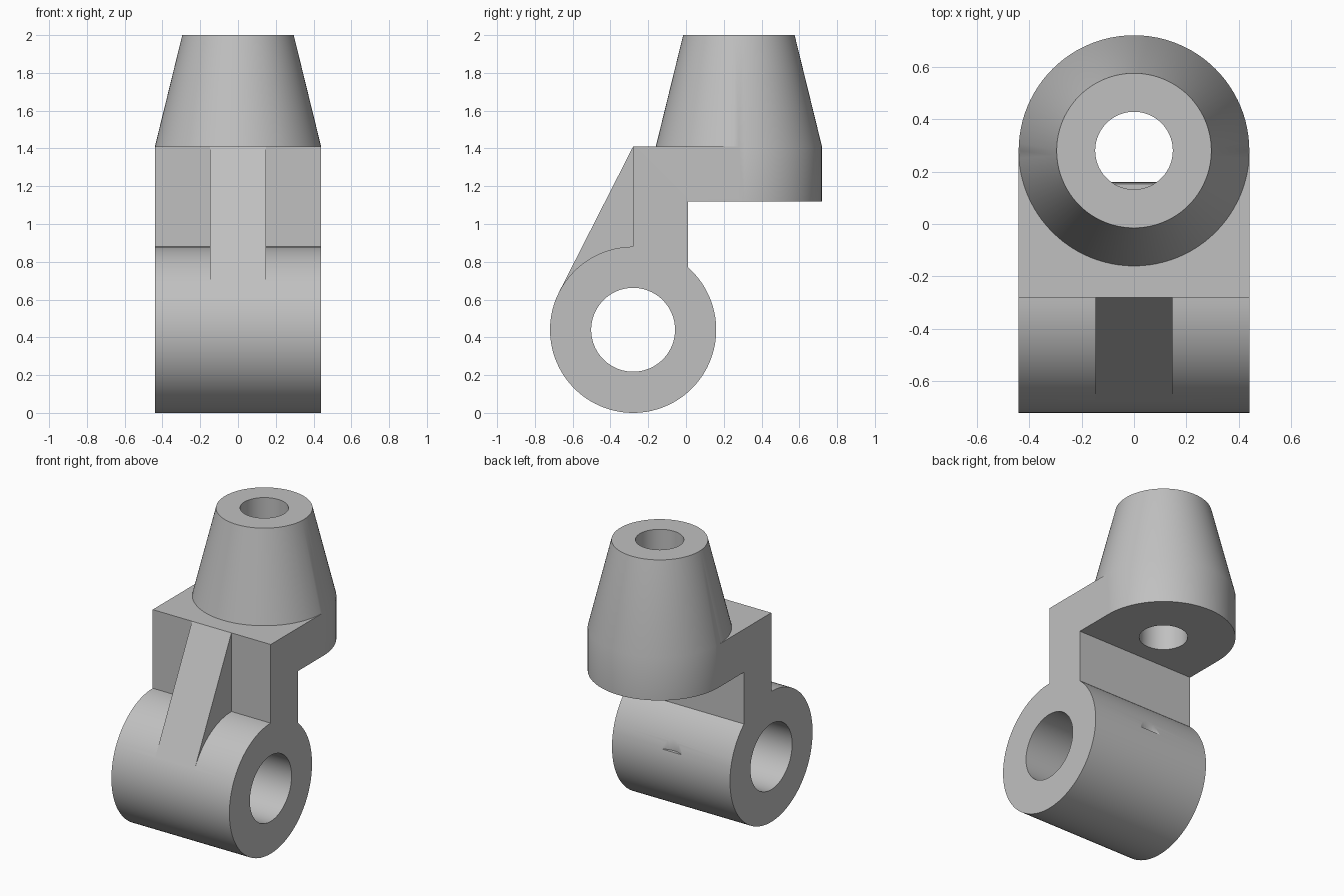
import bpy, bmesh
from math import sin, cos, pi, radians, acos

if "Cube" in bpy.data.objects:
    bpy.data.objects.remove(bpy.data.objects["Cube"], do_unlink=True)

R = 0.44                    # outer radius of eye and socket
PIN_R, BORE_R = 0.222, 0.148
EYE_Y, EYE_Z = -0.28, 0.44
HEAD_Y = 0.28
STEP_Y, STEP_Z, TOP_Z = 0.01, 1.12, 1.41
SEG = 96

grey = bpy.data.materials.new("plain grey")
grey.use_nodes = True
colour = (0.53, 0.53, 0.53, 1)
grey.diffuse_color = colour
grey.node_tree.nodes["Principled BSDF"].inputs["Base Color"].default_value = colour


def arc(cx, cy, r, start, end, n):
    return [(cx + r * cos(start + (end - start) * i / n),
             cy + r * sin(start + (end - start) * i / n)) for i in range(n + 1)]


def loft(name, rings):
    """Solid skinned through matching closed rings of 3D points."""
    bm = bmesh.new()
    loops = [[bm.verts.new(p) for p in ring] for ring in rings]
    n = len(loops[0])
    for a, b in zip(loops, loops[1:]):
        for i in range(n):
            j = (i + 1) % n
            bm.faces.new((a[i], a[j], b[j], b[i]))
    bm.faces.new(loops[0][::-1])
    bm.faces.new(loops[-1])
    bmesh.ops.recalc_face_normals(bm, faces=bm.faces)
    mesh = bpy.data.meshes.new(name)
    bm.to_mesh(mesh)
    bm.free()
    mesh.materials.append(grey)
    obj = bpy.data.objects.new(name, mesh)
    bpy.context.collection.objects.link(obj)
    return obj


def side_prism(name, outline, half_width):
    return loft(name, [[(x, y, z) for y, z in outline] for x in (-half_width, half_width)])


def turned(name, profile):
    """Round solid about the upright socket axis from (radius, z) pairs."""
    return loft(name, [[(x, y, z) for x, y in arc(0, HEAD_Y, r, 0, 2 * pi, SEG)[:-1]]
                       for r, z in profile])


def combine(target, other, operation):
    mod = target.modifiers.new(operation.lower(), "BOOLEAN")
    mod.operation, mod.object, mod.solver = operation, other, "EXACT"
    bpy.ops.object.select_all(action="DESELECT")
    bpy.context.view_layer.objects.active = target
    target.select_set(True)
    bpy.ops.object.modifier_apply(modifier=mod.name)
    bpy.data.objects.remove(other, do_unlink=True)


# Side outline: round eye, upright web and overhanging shelf
web_angle = acos((STEP_Y - EYE_Y) / R)
outline = arc(EYE_Y, EYE_Z, R, pi / 2, 2 * pi + web_angle, SEG)
outline += [(STEP_Y, STEP_Z), (0.8, STEP_Z), (0.8, TOP_Z), (EYE_Y, TOP_Z)]
bracket = side_prism("bracket", outline, 0.6)

# Plan outline trims the width and rounds the back of the shelf
plan = arc(0, HEAD_Y, R, 0, pi, SEG // 2) + [(-R, -0.9), (R, -0.9)]
trim = loft("plan_trim", [[(x, y, z) for x, y in plan] for z in (-0.2, 1.8)])
combine(bracket, trim, "INTERSECT")

# Tapered socket, with a hidden tail buried in the shelf
combine(bracket, turned("socket", [(0.3, 1.3), (R, TOP_Z), (0.295, 2)]), "UNION")

# Gusset running from the shelf edge to a tangent on the eye
tangent = pi - acos(R / (TOP_Z - EYE_Z)) + pi / 2 - pi / 2
lean = acos(R / (TOP_Z - EYE_Z))
gusset_outline = [(EYE_Y, TOP_Z),
                  (EYE_Y - R * sin(lean), EYE_Z + R * cos(lean)),
                  (-0.15, 0.75), (-0.15, 1.3)]
combine(bracket, side_prism("gusset", gusset_outline, 0.147), "UNION")

# Pin hole, and the blind-ended bore that nicks the eye
pin = side_prism("pin_cutter", arc(EYE_Y, EYE_Z, PIN_R, 0, 2 * pi, SEG)[:-1], 0.7)
combine(bracket, pin, "DIFFERENCE")
combine(bracket, turned("bore_cutter", [(BORE_R, 0.52), (BORE_R, 2.2)]), "DIFFERENCE")

# Smooth round walls with crisp machined edges
bpy.context.view_layer.objects.active = bracket
bracket.select_set(True)
bpy.ops.object.shade_smooth_by_angle(angle=radians(30))
weighted = bracket.modifiers.new("even shading", "WEIGHTED_NORMAL")
weighted.keep_sharp = True
